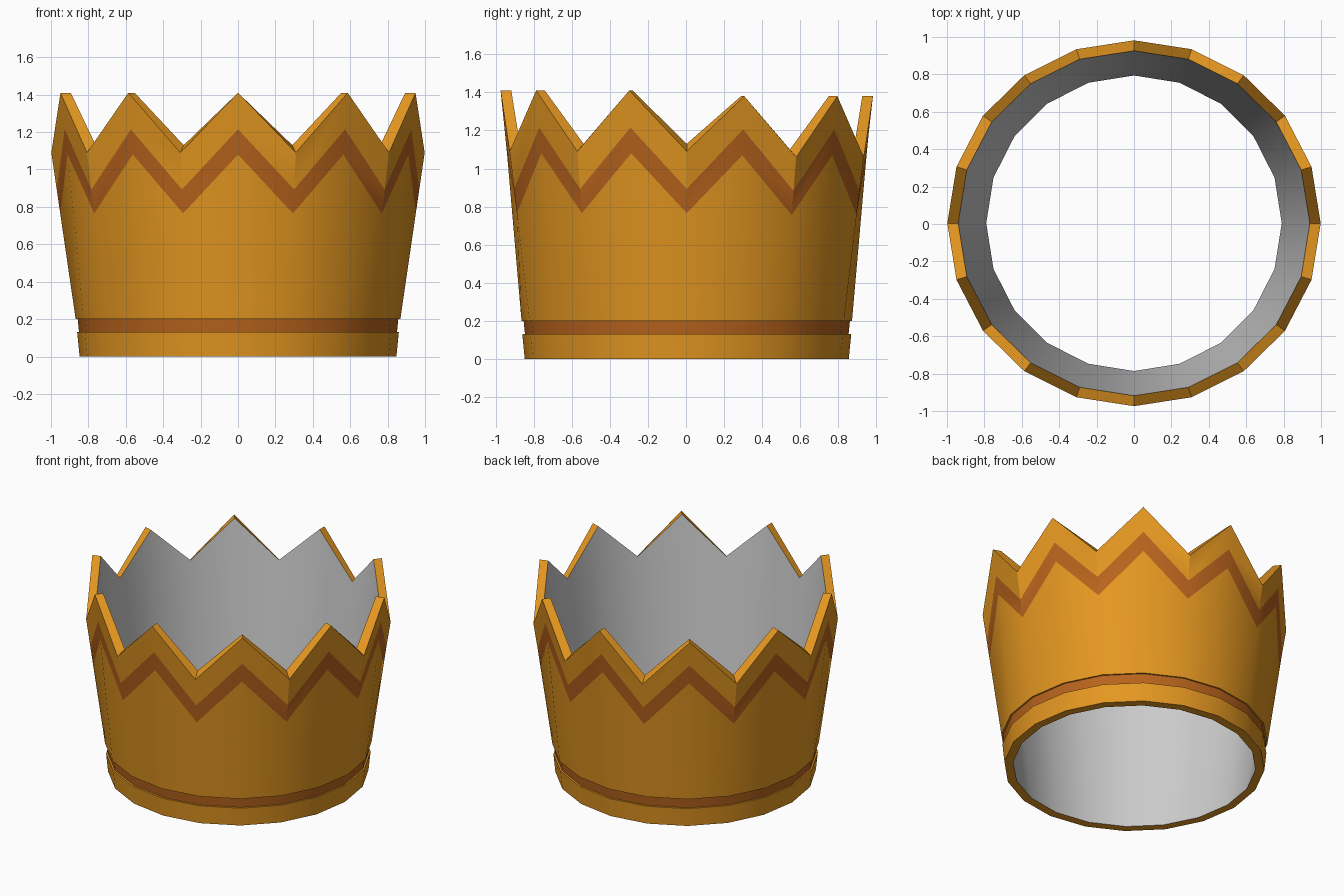
import bpy, bmesh, math

if "Cube" in bpy.data.objects:
    bpy.data.objects.remove(bpy.data.objects["Cube"])

N = 20  # sides: ten points, ten valleys


def material(name, color):
    m = bpy.data.materials.new(name)
    m.diffuse_color = color
    m.use_nodes = True
    m.node_tree.nodes["Principled BSDF"].inputs["Base Color"].default_value = m.diffuse_color
    return m


GOLD = material("gold", (0.78, 0.31, 0.015, 1))
BROWN = material("brown", (0.48, 0.125, 0.012, 1))


def ring(rx, ry, peak_z, valley_z=None, drop=0.0, base=None, power=1.0):
    """Ring of points; z alternates peak/valley, back half lowered by drop.
    With base, the radius is blended from the foot of the wall to the crest."""
    pts = []
    for i in range(N):
        a = -math.pi / 2 + 2 * math.pi * i / N
        peak = i % 2 == 0
        z = peak_z if peak or valley_z is None else valley_z
        x, y = rx, ry
        if base:
            top = 1.41 if peak else 1.09
            f = ((z - 0.2) / (top - 0.2)) ** (power if peak else 1.0)
            x, y = base + (rx - base) * f, base + (ry - base) * f
        if math.sin(a) > 0.01:
            z -= drop
        pts.append((x * math.cos(a), y * math.sin(a) + 0.004, z))
    return pts


def loft(name, rings, mats=()):
    """Join successive rings with quads; mats gives one material per strip."""
    bm = bmesh.new()
    loops = [[bm.verts.new(p) for p in r] for r in rings]
    slots = list(dict.fromkeys(mats))
    for s, (lo, hi) in enumerate(zip(loops, loops[1:])):
        for i in range(N):
            j = (i + 1) % N
            f = bm.faces.new((lo[i], lo[j], hi[j], hi[i]))
            if mats:
                f.material_index = slots.index(mats[s])
    me = bpy.data.meshes.new(name)
    bm.to_mesh(me)
    bm.free()
    for m in slots:
        me.materials.append(m)
    ob = bpy.data.objects.new(name, me)
    bpy.context.collection.objects.link(ob)
    bpy.ops.object.select_all(action='DESELECT')
    ob.select_set(True)
    bpy.context.view_layer.objects.active = ob
    bpy.ops.object.shade_smooth_by_angle(angle=math.radians(30))
    return ob


def wall(peak_z, valley_z, drop):
    return ring(0.998, 0.978, peak_z, valley_z, drop, base=0.868, power=1.15)


inner_foot = ring(0.79, 0.79, 0)
inner_crest = ring(0.94, 0.922, 1.41, 1.13, 0.03)
groove_low = ring(0.85, 0.85, 0.13)
groove_high = ring(0.857, 0.857, 0.2)

# Rim at the foot, with its underside and top ledge
loft("base_rim",
     [inner_foot, ring(0.847, 0.851, 0), ring(0.86, 0.864, 0.13), groove_low],
     [GOLD] * 3)

# Recessed brown band
loft("groove_band", [groove_low, groove_high], [BROWN])

# Flared wall with zigzag stripe and pointed crest
foot = ring(0.868, 0.868, 0.2)
loft("crown_wall",
     [groove_high, foot, wall(1.08, 0.765, 0.01), wall(1.215, 0.893, 0.01),
      wall(1.41, 1.09, 0.03), inner_crest],
     [GOLD, GOLD, BROWN, GOLD, GOLD])

# Grey inside
loft("inner_lining", [inner_crest, inner_foot])
